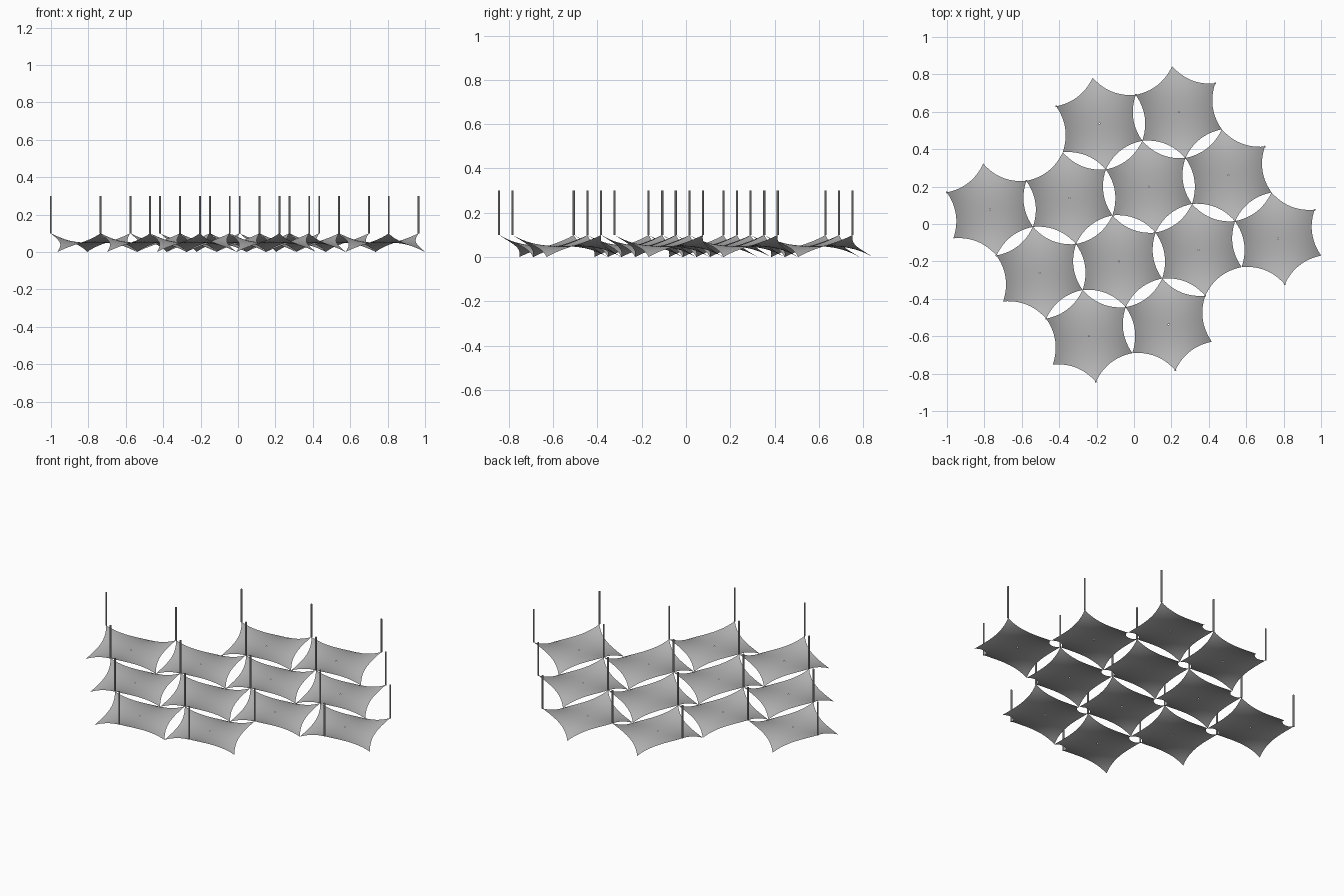
import bpy, bmesh, math
from mathutils import Vector

cube = bpy.data.objects.get("Cube")
if cube:
    bpy.data.objects.remove(cube, do_unlink=True)

R = 0.248                      # panel centre to corner
TILT = math.radians(8.2)       # turn of the whole array
HIGH = TILT + math.radians(30) # direction of the first raised corner
SAG = 0.031                    # inward bow of each edge
RISE = 0.05                    # half the height between low and high corners
SEGS, RINGS = 12, 10


def material(name, value):
    mat = bpy.data.materials.new(name)
    mat.use_nodes = True
    colour = (value, value, value, 1)
    mat.diffuse_color = colour
    mat.node_tree.nodes["Principled BSDF"].inputs["Base Color"].default_value = colour
    return mat


def add_object(name, mesh, location):
    obj = bpy.data.objects.new(name, mesh)
    obj.location = location
    bpy.context.collection.objects.link(obj)
    return obj


def polar(radius, angle):
    return Vector((radius * math.cos(angle), radius * math.sin(angle), 0))


grey = material("light grey", 0.45)

# Stretched hexagonal sail: bowed edges, corners alternately up and down
outline = []
for k in range(6):
    a = polar(R, HIGH + k * math.pi / 3)
    b = polar(R, HIGH + (k + 1) * math.pi / 3)
    inward = -(a + b).normalized()
    for s in range(SEGS):
        t = s / SEGS
        outline.append(a.lerp(b, t) + inward * SAG * 4 * t * (1 - t))

bm = bmesh.new()
rings = []
for i in range(RINGS + 1):
    scale = max(i / RINGS, 0.015)   # tiny eyelet at the centre
    ring = []
    for p in outline:
        q = p * scale
        angle = math.atan2(q.y, q.x) - HIGH
        q.z = RISE * (1 + (q.length / R) ** 3 * math.cos(3 * angle))
        ring.append(bm.verts.new(q))
    rings.append(ring)
n = len(outline)
for inner, outer in zip(rings, rings[1:]):
    for j in range(n):
        m = (j + 1) % n
        bm.faces.new((inner[j], outer[j], outer[m], inner[m])).smooth = True
sail = bpy.data.meshes.new("sail")
bm.to_mesh(sail)
bm.free()
sail.materials.append(grey)

# Thin hanging rod
bm = bmesh.new()
bmesh.ops.create_cone(bm, cap_ends=True, segments=8, radius1=0.005,
                      radius2=0.005, depth=0.2)
rod = bpy.data.meshes.new("rod")
bm.to_mesh(rod)
bm.free()
rod.materials.append(grey)

# Honeycomb array: rows of (row offset, column offsets)
along = polar(R * math.sqrt(3), TILT)
down = polar(R * math.sqrt(3), TILT - math.pi / 3)
rows = [(-1.5, (0.5, 1.5)),
        (-0.5, (-1.5, -0.5, 0.5, 1.5)),
        (0.5, (-1.5, -0.5, 0.5, 1.5)),
        (1.5, (-1.5, -0.5))]
tops = {}
for r, columns in rows:
    for c in columns:
        centre = along * c + down * r
        add_object("sail_panel", sail, centre)
        for k in range(3):
            p = centre + polar(R, HIGH + k * math.tau / 3)
            tops[(round(p.x, 2), round(p.y, 2))] = p

# One rod on every raised corner, shared between neighbouring panels
placed = []
for p in tops.values():
    if all((p - q).length > 0.02 for q in placed):
        placed.append(p)
        add_object("hanging_rod", rod, p + Vector((0, 0, 2 * RISE + 0.1)))
